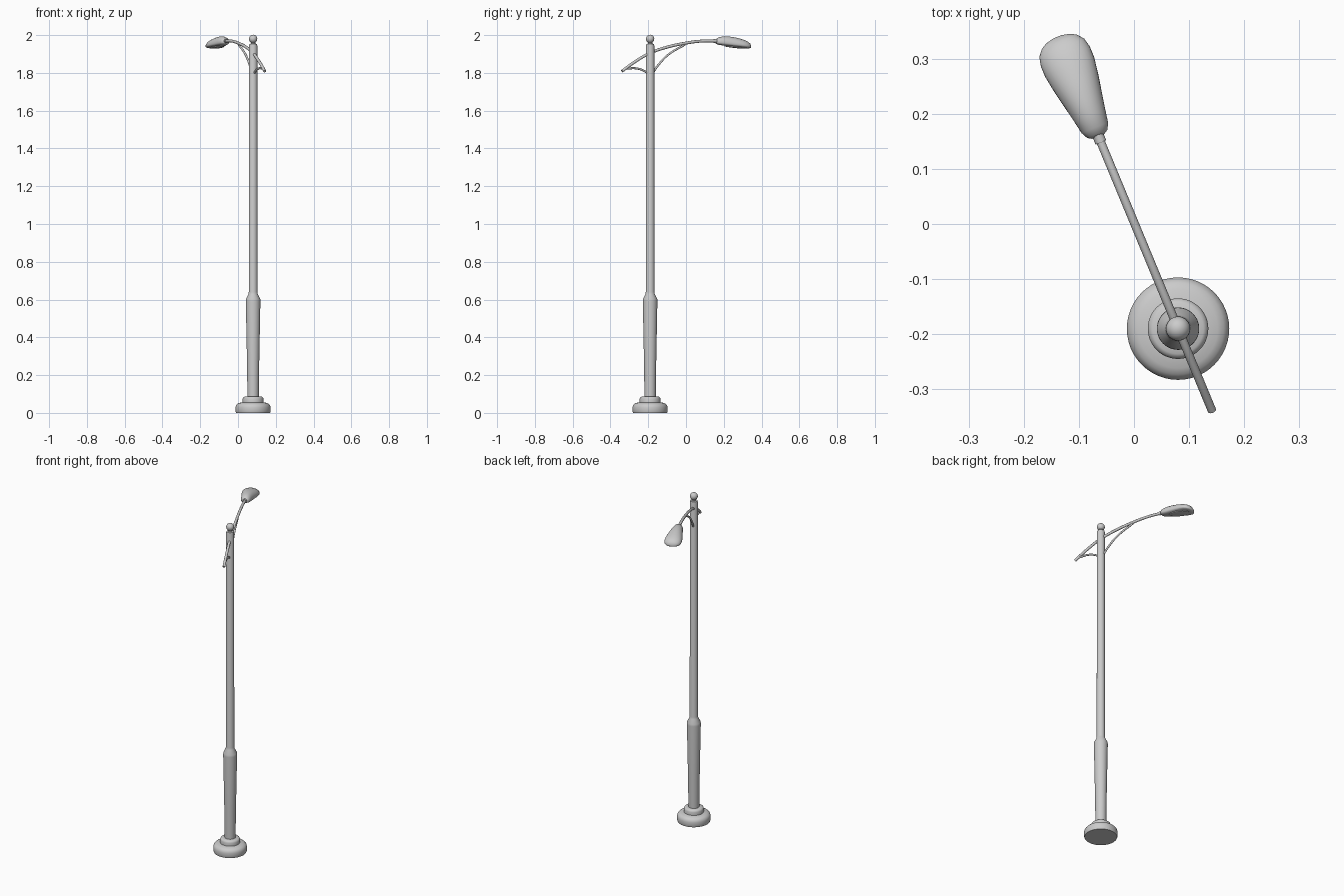
import bpy, bmesh, math
from mathutils import Vector

if "Cube" in bpy.data.objects:
    bpy.data.objects.remove(bpy.data.objects["Cube"])

CX, CY = 0.08, -0.19                     # pole axis
A = math.radians(22.5)                   # arm swing from +y towards -x
D = Vector((-math.sin(A), math.cos(A), 0))
P = Vector((math.cos(A), math.sin(A), 0))


def place(s, z, side=0.0):
    """Point at distance s along the arm, height z, sideways offset."""
    return Vector((CX, CY, z)) + D * s + P * side


def loft(name, rings, angle=40):
    """Skin closed rings of points and cap both ends."""
    bm = bmesh.new()
    loops = [[bm.verts.new(p) for p in ring] for ring in rings]
    n = len(loops[0])
    for a, b in zip(loops, loops[1:]):
        for i in range(n):
            bm.faces.new((a[i], a[(i + 1) % n], b[(i + 1) % n], b[i]))
    bm.faces.new(loops[0])
    bm.faces.new(loops[-1])
    bmesh.ops.recalc_face_normals(bm, faces=bm.faces)
    me = bpy.data.meshes.new(name)
    bm.to_mesh(me)
    bm.free()
    ob = bpy.data.objects.new(name, me)
    bpy.context.collection.objects.link(ob)
    smooth(ob, angle)
    return ob


def smooth(ob, angle=40):
    bpy.ops.object.select_all(action='DESELECT')
    ob.select_set(True)
    bpy.context.view_layer.objects.active = ob
    bpy.ops.object.shade_smooth_by_angle(angle=math.radians(angle))


def lathe(name, profile, n=48):
    return loft(name, [[(CX + r * math.cos(2 * math.pi * i / n),
                         CY + r * math.sin(2 * math.pi * i / n), z)
                        for i in range(n)] for r, z in profile])


def tube(name, pts, radius):
    cu = bpy.data.curves.new(name, 'CURVE')
    cu.dimensions = '3D'
    cu.bevel_depth = radius
    cu.bevel_resolution = 4
    cu.use_fill_caps = True
    sp = cu.splines.new('BEZIER')
    sp.bezier_points.add(len(pts) - 1)
    for bp, p in zip(sp.bezier_points, pts):
        bp.co = place(*p)
        bp.handle_left_type = bp.handle_right_type = 'AUTO'
    tmp = bpy.data.objects.new(name + "_path", cu)
    bpy.context.collection.objects.link(tmp)
    me = bpy.data.meshes.new_from_object(
        tmp.evaluated_get(bpy.context.evaluated_depsgraph_get()))
    bpy.data.objects.remove(tmp)
    ob = bpy.data.objects.new(name, me)
    bpy.context.collection.objects.link(ob)
    smooth(ob)
    return ob


# Stepped, rounded foot
lathe("base", [(0.09, 0), (0.093, 0.008), (0.093, 0.03), (0.09, 0.04),
               (0.083, 0.048), (0.072, 0.053), (0.055, 0.056), (0.055, 0.075),
               (0.052, 0.082), (0.046, 0.086), (0.028, 0.087)])

# Flared sleeve and slim shaft
lathe("pole", [(0.03, 0.08), (0.032, 0.25), (0.0385, 0.59), (0.038, 0.603),
               (0.025, 0.628), (0.023, 0.64), (0.022, 1.945), (0.02, 1.953),
               (0.012, 1.955), (0.012, 1.965)])

# Ball finial
bpy.ops.mesh.primitive_uv_sphere_add(segments=32, ring_count=16, radius=0.022,
                                     location=(CX, CY, 1.98))
finial = bpy.context.object
finial.name = "finial"
smooth(finial)

# Arched arm with braces
tube("arm", [(-0.161, 1.809), (-0.09, 1.857), (0, 1.905), (0.1, 1.937),
             (0.2, 1.957), (0.29, 1.968), (0.385, 1.969)], 0.0078)
tube("front_brace", [(0.012, 1.795), (0.05, 1.845), (0.105, 1.897),
                     (0.2, 1.95)], 0.0055)
tube("rear_brace", [(-0.01, 1.795), (-0.04, 1.813), (-0.08, 1.824),
                    (-0.14, 1.822)], 0.0055)
tube("lamp_collar", [(0.366, 1.969), (0.376, 1.969), (0.39, 1.969)], 0.0105)

# Lamp head: stations of (s, half width, rim z, top z, bottom z)
stations = [(0.378, 0.012, 1.967, 1.976, 1.957), (0.383, 0.02, 1.966, 1.982, 1.953),
            (0.395, 0.026, 1.964, 1.989, 1.949), (0.42, 0.0305, 1.961, 1.993, 1.945),
            (0.45, 0.0365, 1.957, 1.993, 1.941), (0.485, 0.0435, 1.952, 1.988, 1.937),
            (0.515, 0.048, 1.948, 1.981, 1.934), (0.535, 0.048, 1.945, 1.975, 1.932),
            (0.552, 0.044, 1.942, 1.968, 1.930), (0.564, 0.034, 1.940, 1.960, 1.930),
            (0.570, 0.023, 1.939, 1.952, 1.931), (0.5735, 0.008, 1.938, 1.943, 1.934)]
rings = []
for s, w, rim, top, bot in stations:
    ring = []
    for i in range(32):
        t = 2 * math.pi * i / 32
        c, v = math.cos(t), math.sin(t)
        if v < 0:                        # flatter underside
            c = math.copysign(abs(c) ** 0.7, c)
            v = -abs(v) ** 0.7
        ring.append(place(s, rim + v * (top - rim if v > 0 else rim - bot), w * c))
    rings.append(ring)
loft("lamp_head", rings, 60)

# Shallow lens under the lamp head
slope = math.atan2(-0.011, 0.11)
lens = []
for k, drop in ((1.0, -0.004), (1.0, 0.0015), (0.85, 0.003), (0.5, 0.0045), (0.1, 0.005)):
    ring = []
    for i in range(32):
        t = 2 * math.pi * i / 32
        u = 0.062 * k * math.cos(t)
        width = (0.029 + 0.09 * u) * k
        ring.append(place(0.488 + u, 1.9365 + u * math.tan(slope) - drop,
                          width * math.sin(t)))
    lens.append(ring)
loft("lamp_lens", lens)
